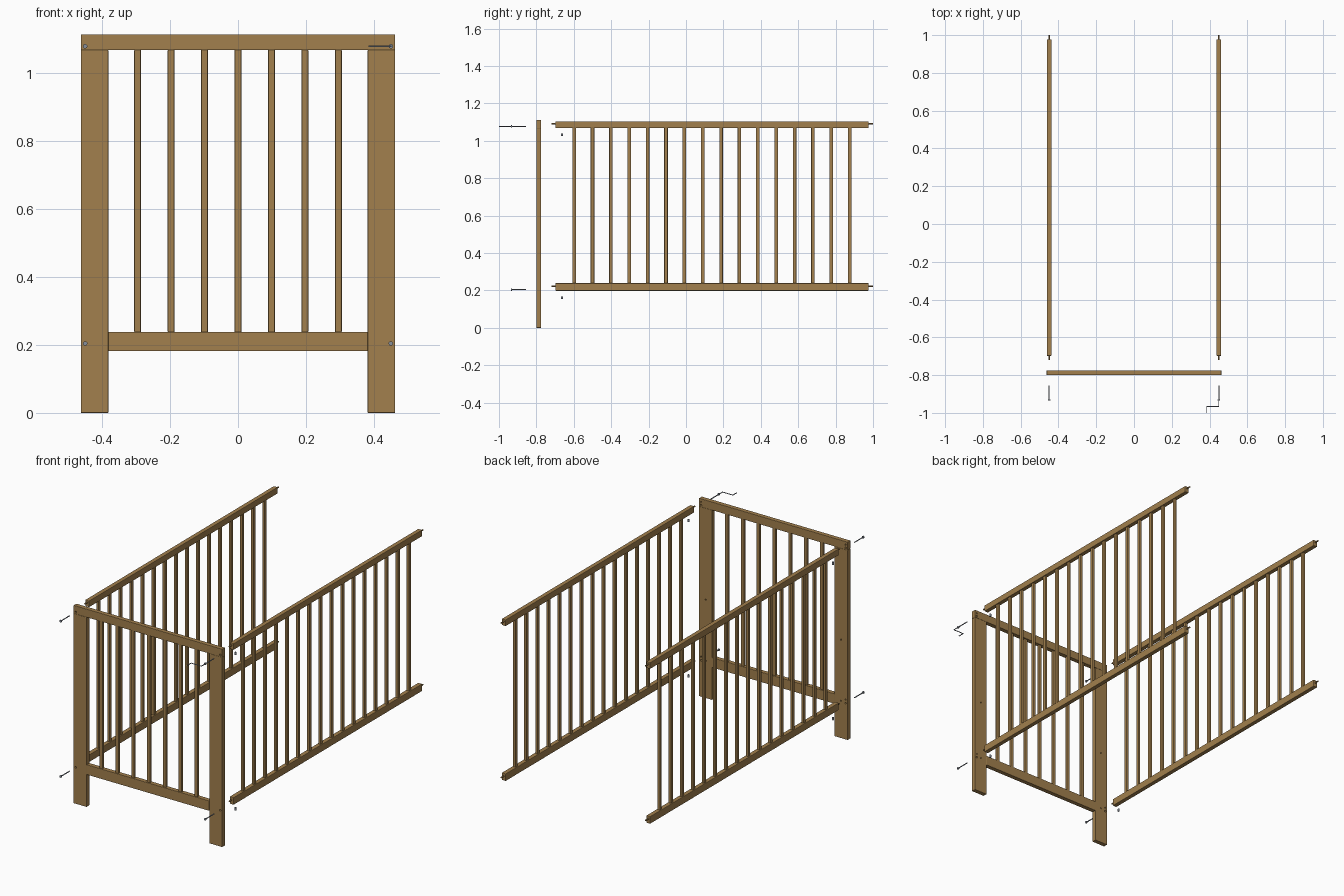
import bpy, bmesh, math
from mathutils import Vector

if "Cube" in bpy.data.objects:
    bpy.data.objects.remove(bpy.data.objects["Cube"])


def material(name, rgb):
    m = bpy.data.materials.new(name)
    m.diffuse_color = (*rgb, 1)
    m.use_nodes = True
    m.node_tree.nodes["Principled BSDF"].inputs["Base Color"].default_value = m.diffuse_color
    return m


WOOD = material("oak_wood", (0.36, 0.215, 0.075))
STEEL = material("steel", (0.25, 0.28, 0.33))


def box(name, lo, hi, bevel=0.0, mat=WOOD):
    bm = bmesh.new()
    bmesh.ops.create_cube(bm, size=1)
    for v in bm.verts:
        v.co = [lo[i] + (v.co[i] + 0.5) * (hi[i] - lo[i]) for i in range(3)]
    if bevel:
        bmesh.ops.bevel(bm, geom=bm.edges[:], offset=bevel, segments=2,
                        profile=0.5, affect='EDGES')
    me = bpy.data.meshes.new(name)
    bm.to_mesh(me)
    bm.free()
    ob = bpy.data.objects.new(name, me)
    bpy.context.collection.objects.link(ob)
    me.materials.append(mat)
    return ob


def rod(name, a, b, r, mat=WOOD, sides=16):
    a, b = Vector(a), Vector(b)
    d = b - a
    bpy.ops.mesh.primitive_cylinder_add(vertices=sides, radius=r, depth=d.length, location=(a + b) / 2)
    ob = bpy.context.object
    ob.rotation_euler = d.to_track_quat('Z', 'Y').to_euler()
    ob.name = name
    ob.data.materials.append(mat)
    if sides > 6:
        bpy.ops.object.shade_smooth_by_angle(angle=math.radians(40))
    return ob


def cut(target, holes):
    # Each hole is (x, z, radius, y start, y end)
    for x, z, r, y0, y1 in holes:
        c = rod("hole_cutter", (x, y0, z), (x, y1, z), r, sides=12)
        c.hide_render = True
        c.hide_set(True)
        c.display_type = 'WIRE'
        m = target.modifiers.new("hole", 'BOOLEAN')
        m.operation, m.solver, m.object = 'DIFFERENCE', 'EXACT', c


Y0, Y1 = -0.80, -0.775          # end panel thickness
W, INNER, TOP = 0.462, 0.381, 1.112
RAIL_X = 0.449
BOLT_Z = (1.077, 0.204)

# End panel: legs, rails and slats
for s, side in ((-1, "left"), (1, "right")):
    xs = sorted((s * INNER, s * W))
    leg = box(f"{side}_leg", (xs[0], Y0, 0), (xs[1], Y1, 1.066), 0.0015)
    cut(leg, [(s * RAIL_X, BOLT_Z[1], 0.005, Y0 - 0.01, Y1 + 0.01),
              (s * RAIL_X, 0.224, 0.004, Y1 - 0.012, Y1 + 0.01),
              (s * 0.42, 0.553, 0.004, Y1 - 0.012, Y1 + 0.01),
              (s * 0.42, 0.21, 0.004, Y1 - 0.012, Y1 + 0.01)])
top = box("end_top_rail", (-W, Y0, 1.066), (W, Y1, TOP), 0.0015)
cut(top, [h for s in (-1, 1) for h in (
    (s * RAIL_X, BOLT_Z[0], 0.005, Y0 - 0.01, Y1 + 0.01),
    (s * RAIL_X, 1.094, 0.004, Y1 - 0.012, Y1 + 0.01))])
box("end_bottom_rail", (-INNER, Y0, 0.182), (INNER, Y1, 0.238), 0.0015)
ym = (Y0 + Y1) / 2
for i in range(7):
    x = (i - 3) * 0.0983
    box("end_slat", (x - 0.010, ym - 0.0075, 0.236), (x + 0.010, ym + 0.0075, 1.068), 0.003)

for s, side in ((-1, "left"), (1, "right")):
    x = s * RAIL_X
    # Side railing
    for part, z0, z1, peg in (("top", 1.068, 1.104, 1.092), ("bottom", 0.198, 0.239, 0.223)):
        box(f"{side}_{part}_side_rail", (x - 0.0125, -0.698, z0), (x + 0.0125, 0.977, z1), 0.003)
        rod(f"{side}_{part}_front_dowel", (x, -0.719, peg), (x, -0.69, peg), 0.004)
        rod(f"{side}_{part}_back_dowel", (x, 0.97, peg), (x, 1.0, peg), 0.004)
    for i in range(16):
        y = -0.598 + i * 0.0982
        box(f"{side}_side_slat", (x - 0.0075, y - 0.0095, 0.236), (x + 0.0075, y + 0.0095, 1.071), 0.003)
    # Bolts and barrel nuts
    for z in BOLT_Z:
        rod(f"{side}_bolt", (x, -0.933, z), (x, -0.855, z), 0.0028, STEEL)
        rod(f"{side}_bolt_head", (x, -0.935, z), (x, -0.929, z), 0.0065, STEEL)
        rod(f"{side}_barrel_nut", (x, -0.663, z - 0.051), (x, -0.663, z - 0.037), 0.0055, STEEL)

# Bent hex key
pts = [(RAIL_X, -0.930, 1.077), (RAIL_X, -0.966, 1.077), (0.385, -0.966, 1.077), (0.385, -1.0, 1.077)]
for a, b in zip(pts, pts[1:]):
    rod("hex_key", a, b, 0.0025, STEEL, 6)
